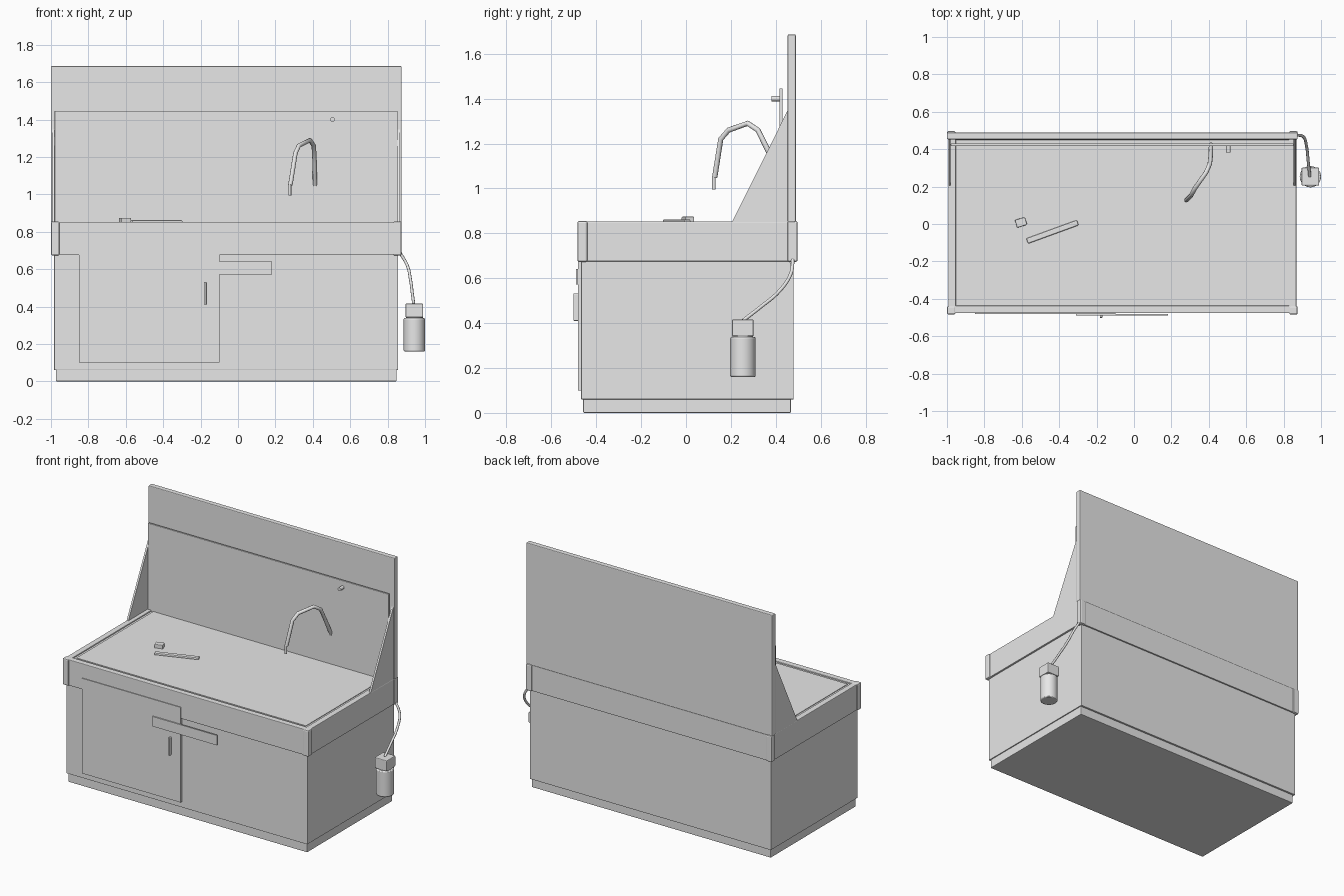
import bpy
import bmesh
import math
from mathutils import Matrix

if "Cube" in bpy.data.objects:
    bpy.data.objects.remove(bpy.data.objects["Cube"], do_unlink=True)

steel = bpy.data.materials.new("light_grey_steel")
steel.use_nodes = True
GREY = (0.8, 0.8, 0.8, 1)
steel.diffuse_color = GREY
steel.node_tree.nodes["Principled BSDF"].inputs["Base Color"].default_value = GREY


def add(name, bm, bevel=0.0, smooth=False):
    bmesh.ops.recalc_face_normals(bm, faces=bm.faces)
    mesh = bpy.data.meshes.new(name)
    bm.to_mesh(mesh)
    bm.free()
    mesh.materials.append(steel)
    obj = bpy.data.objects.new(name, mesh)
    bpy.context.collection.objects.link(obj)
    if bevel:
        mod = obj.modifiers.new("soft_edges", "BEVEL")
        mod.width, mod.segments = bevel, 2
    if smooth:
        bpy.ops.object.select_all(action="DESELECT")
        obj.select_set(True)
        bpy.context.view_layer.objects.active = obj
        bpy.ops.object.shade_smooth_by_angle()
    return obj


def box(name, x, y, z, bevel=0.0, turn=0.0):
    """Box from (low, high) ranges, optionally turned about its own z axis."""
    bm = bmesh.new()
    spans = (x, y, z)
    size = [b - a for a, b in spans]
    mid = [(a + b) / 2 for a, b in spans]
    place = (Matrix.Translation(mid) @ Matrix.Rotation(math.radians(turn), 4, "Z")
             @ Matrix.Diagonal((*size, 1)))
    bmesh.ops.create_cube(bm, size=1, matrix=place)
    return add(name, bm, bevel)


def cylinder(name, centre, radius, length, axis="Z", bevel=0.0):
    bm = bmesh.new()
    place = Matrix.Translation(centre)
    if axis == "Y":
        place = place @ Matrix.Rotation(math.pi / 2, 4, "X")
    bmesh.ops.create_cone(bm, cap_ends=True, segments=32, radius1=radius,
                          radius2=radius, depth=length, matrix=place)
    return add(name, bm, bevel, smooth=True)


def tube(name, points, radius, kind="POLY"):
    curve = bpy.data.curves.new(name, "CURVE")
    curve.dimensions = "3D"
    curve.bevel_depth, curve.bevel_resolution = radius, 3
    curve.use_fill_caps = True
    if kind == "BEZIER":
        spline = curve.splines.new("BEZIER")
        spline.bezier_points.add(len(points) - 1)
        for p, co in zip(spline.bezier_points, points):
            p.co = co
            p.handle_left_type = p.handle_right_type = "AUTO"
        spline.resolution_u = 6
    else:
        spline = curve.splines.new("POLY")
        spline.points.add(len(points) - 1)
        for p, co in zip(spline.points, points):
            p.co = (*co, 1)
    curve.materials.append(steel)
    obj = bpy.data.objects.new(name, curve)
    bpy.context.collection.objects.link(obj)
    return obj


# Cabinet and plinth
box("plinth", (-0.973, 0.848), (-0.458, 0.467), (0, 0.065), 0.004)
box("cabinet", (-0.983, 0.855), (-0.467, 0.48), (0.06, 0.7), 0.003)

# Rim band around the top
RIM = (0.675, 0.853)
X0, X1, Y0, Y1, W = -0.993, 0.868, -0.477, 0.49, 0.04
box("rim_front", (X0, X1), (Y0, Y0 + W), RIM, 0.004)
box("rim_back", (X0, X1), (Y1 - W, Y1), RIM, 0.004)
box("rim_right", (X0, X0 + W), (Y0, Y1), RIM, 0.004)
box("rim_left", (X1 - W, X1), (Y0, Y1), RIM, 0.004)

# Corner caps slightly proud of the band
C, P = 0.045, 0.007
for side, x in (("right", (X0 - P, X0 - P + C)), ("left", (X1 + P - C, X1 + P))):
    for end, y in (("front", (Y0 - P, Y0 - P + C)), ("back", (Y1 + P - C, Y1 + P))):
        box(f"corner_{end}_{side}", x, y, (RIM[0] - 0.002, RIM[1] + 0.002), 0.008)

# Worktop with an inner tray step
box("worktop_ledge", (X0 + W, X1 - W), (Y0 + W, Y1 - W), (0.69, 0.845))
box("worktop", (X0 + W + 0.016, X1 - W - 0.016), (Y0 + W + 0.016, 0.416), (0.7, 0.849))

# Backboard and the thin splash panel in front of it
box("backboard", (-1.0, 0.875), (0.453, 0.489), (0.85, 1.686), 0.005)
box("splash_panel", (-0.98, 0.854), (0.417, 0.43), (0.84, 1.446), 0.002)

# Triangular side gussets
for side, x in (("right", -0.993), ("left", 0.854)):
    bm = bmesh.new()
    face = bm.faces.new([bm.verts.new((x, y, z)) for y, z in
                         ((0.205, 0.85), (0.455, 0.85), (0.455, 1.352))])
    out = bmesh.ops.extrude_face_region(bm, geom=[face])
    moved = [g for g in out["geom"] if isinstance(g, bmesh.types.BMVert)]
    bmesh.ops.translate(bm, verts=moved, vec=(0.013, 0, 0))
    add(f"gusset_{side}", bm)

# Door, latch plate and handle
box("door", (-0.85, -0.1), (-0.482, -0.46), (0.1, 0.755))
box("latch_plate", (-0.31, 0.182), (-0.49, -0.481), (0.572, 0.64))
box("door_handle", (-0.183, -0.169), (-0.502, -0.478), (0.41, 0.532), 0.004)

# Tap with nozzle, and wall knob
tube("tap", [(0.28, 0.128, 1.05), (0.307, 0.155, 1.22), (0.325, 0.19, 1.26),
             (0.385, 0.275, 1.29), (0.405, 0.32, 1.26), (0.41, 0.365, 1.17),
             (0.412, 0.425, 1.05)], 0.012)
cylinder("tap_nozzle", (0.277, 0.124, 1.025), 0.008, 0.06)
cylinder("wall_knob", (0.505, 0.4, 1.4), 0.012, 0.038, "Y")

# Loose items on the worktop
box("brush_bar", (-0.58, -0.292), (-0.057, -0.027), (0.845, 0.862), 0.006, 20)
box("soap_block", (-0.632, -0.576), (-0.013, 0.03), (0.845, 0.874), 0.004, 17)

# Hanging bottle with its hose
BX, BY = 0.943, 0.253
cylinder("bottle", (BX, BY, 0.249), 0.057, 0.178, bevel=0.006)
cylinder("bottle_neck", (BX, BY, 0.338), 0.045, 0.02)
box("bottle_cap", (BX - 0.047, BX + 0.047), (BY - 0.048, BY + 0.048), (0.342, 0.416), 0.005)
tube("hose", [(0.865, 0.476, 0.69), (0.905, 0.467, 0.62), (0.922, 0.418, 0.545),
              (0.932, 0.33, 0.47), (0.94, 0.255, 0.412)], 0.008, "BEZIER")
